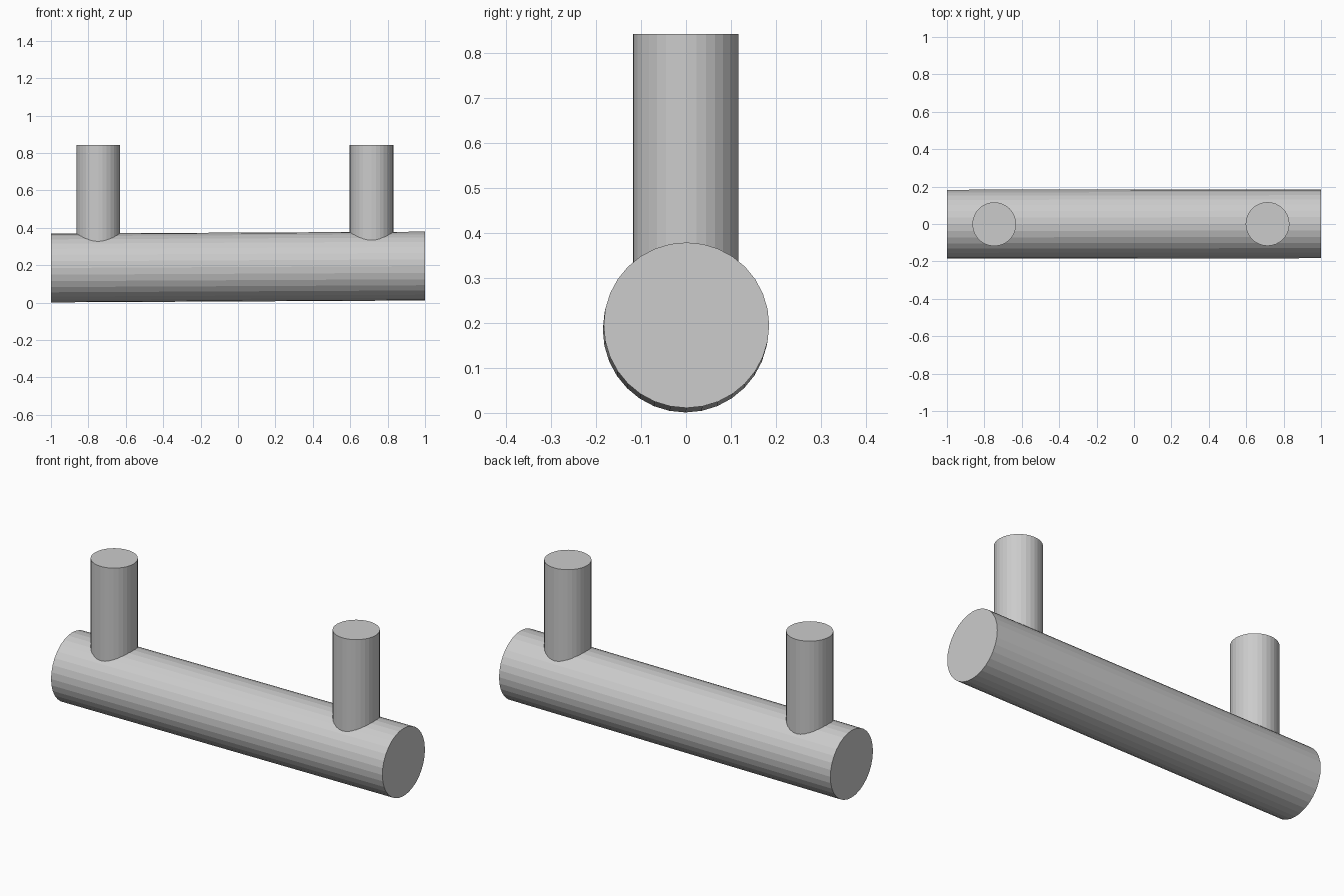
import bpy
from mathutils import Vector

if "Cube" in bpy.data.objects:
    bpy.data.objects.remove(bpy.data.objects["Cube"])


def rod(name, start, end, radius, sides=32):
    """Capped flat-faced cylinder between two points."""
    a, b = Vector(start), Vector(end)
    axis = b - a
    bpy.ops.mesh.primitive_cylinder_add(vertices=sides, radius=radius, depth=axis.length,
                                        location=(a + b) / 2,
                                        rotation=axis.to_track_quat('Z', 'Y').to_euler())
    obj = bpy.context.object
    obj.name = name
    return obj


# Main grip bar, very slightly tilted upward to the right
rod("grip_bar", (-1, -0.001, 0.185), (1, 0.001, 0.195), 0.184)

# Two standing posts, set into the bar
for side, x, y in (("left", -0.747, -0.001), ("right", 0.714, 0.0)):
    rod(f"{side}_post", (x, y, 0.25), (x, y, 0.842), 0.117)
